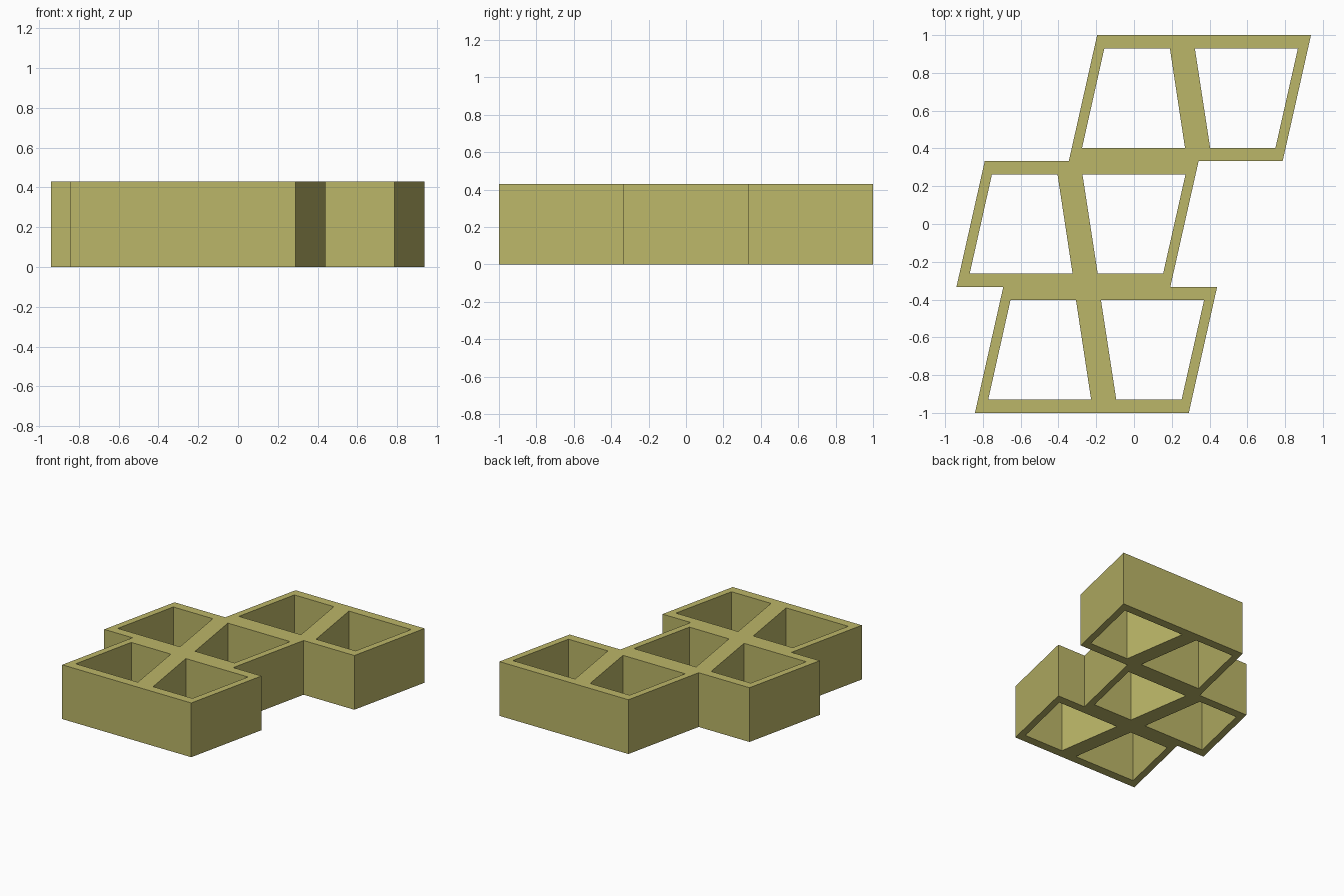
import bpy, bmesh

if "Cube" in bpy.data.objects:
    bpy.data.objects.remove(bpy.data.objects["Cube"])

H = 0.43            # tray height
ROW = 2 / 3         # depth of one row
SLANT = 0.15        # sideways lean of a row
WIDTH = 1.132       # width of one row
ROW_X = (-0.842, -0.94, -0.345)   # front left corner of each row, front to back

mat = bpy.data.materials.new("olive yellow")
mat.diffuse_color = (0.50, 0.468, 0.138, 1)
mat.use_nodes = True
mat.node_tree.nodes["Principled BSDF"].inputs["Base Color"].default_value = mat.diffuse_color

# Stepped outer outline: up the right side, back down the left side
right, left = [], []
for i, x in enumerate(ROW_X):
    y0 = -1 + i * ROW
    right += [(x + WIDTH, y0), (x + WIDTH + SLANT, y0 + ROW)]
    left += [(x, y0), (x + SLANT, y0 + ROW)]
loops = [right + left[::-1]]

# Two trapezoid wells in each row, open top and bottom
lo, hi = 0.07, ROW - 0.07
wells = [
    [(0.07, lo), (0.615, lo), (0.535, hi), (0.188, hi)],
    [(0.748, lo), (1.094, lo), (1.213, hi), (0.667, hi)],
]
for i, x in enumerate(ROW_X):
    for well in wells:
        loops.append([(x + px, -1 + i * ROW + py) for px, py in well])

# Fill between outline and wells, then raise to height
bm = bmesh.new()
edges = []
for pts in loops:
    vs = [bm.verts.new((px, py, 0)) for px, py in pts]
    edges += [bm.edges.new((vs[k - 1], vs[k])) for k in range(len(vs))]
bmesh.ops.triangle_fill(bm, edges=edges, use_beauty=True, normal=(0, 0, 1))
res = bmesh.ops.extrude_face_region(bm, geom=bm.faces[:], use_keep_orig=True)
top = [g for g in res["geom"] if isinstance(g, bmesh.types.BMVert)]
bmesh.ops.translate(bm, verts=top, vec=(0, 0, H))
bmesh.ops.recalc_face_normals(bm, faces=bm.faces[:])

mesh = bpy.data.meshes.new("cell_tray")
bm.to_mesh(mesh)
bm.free()
mesh.materials.append(mat)
tray = bpy.data.objects.new("cell_tray", mesh)
bpy.context.collection.objects.link(tray)
